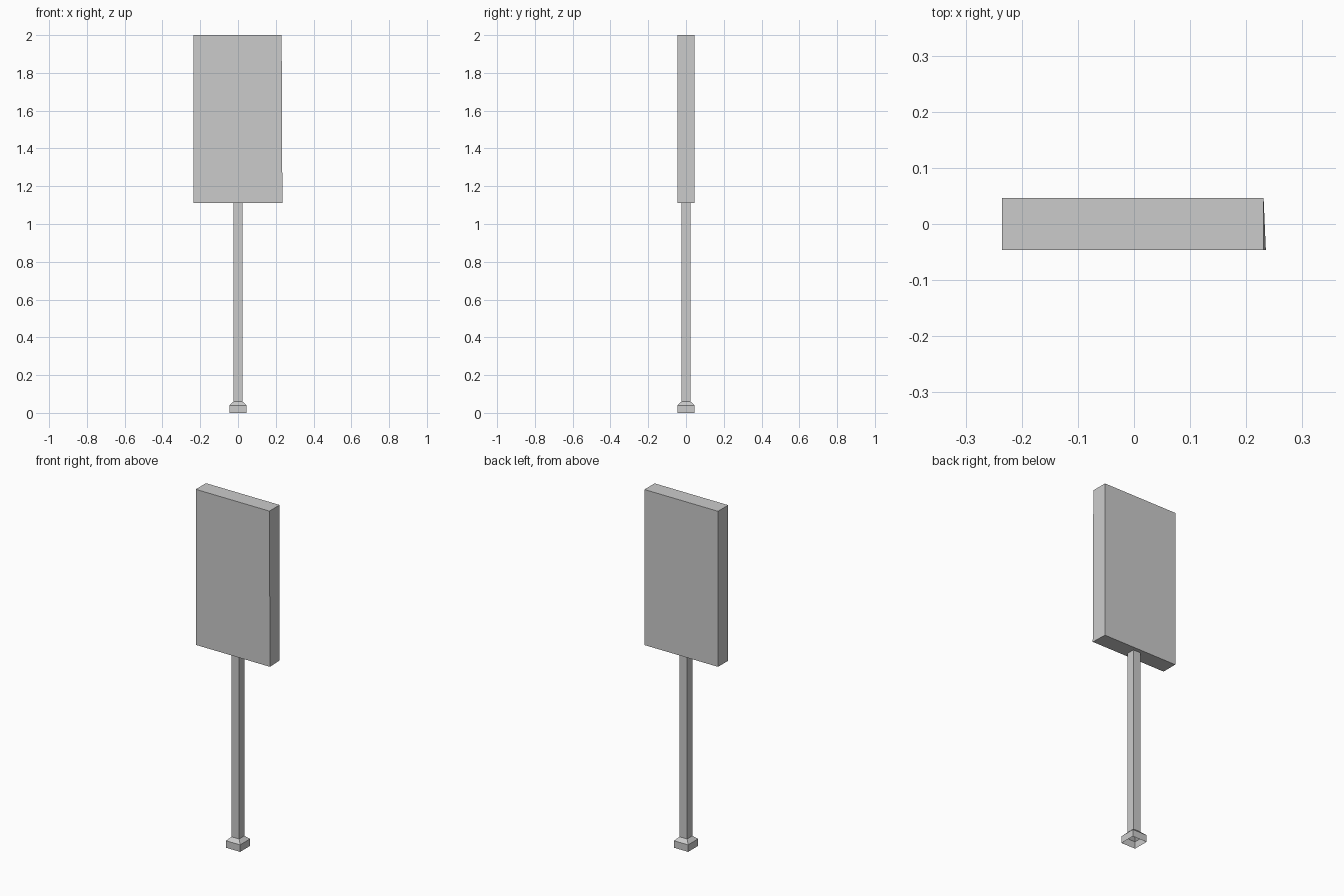
import bpy, bmesh

if "Cube" in bpy.data.objects:
    bpy.data.objects.remove(bpy.data.objects["Cube"])


def make_object(name, bm):
    bmesh.ops.recalc_face_normals(bm, faces=bm.faces)
    mesh = bpy.data.meshes.new(name)
    bm.to_mesh(mesh)
    bm.free()
    obj = bpy.data.objects.new(name, mesh)
    bpy.context.collection.objects.link(obj)
    return obj


def square_loft(name, profile):
    """Open-ended square shell through (half width, height) rings."""
    bm = bmesh.new()
    rings = [[bm.verts.new((sx * r, sy * r, z))
              for sx, sy in ((-1, -1), (1, -1), (1, 1), (-1, 1))]
             for r, z in profile]
    for low, high in zip(rings, rings[1:]):
        for i in range(4):
            j = (i + 1) % 4
            bm.faces.new((low[i], low[j], high[j], high[i]))
    return make_object(name, bm)


# Hollow post with its flared foot, open underneath
square_loft("post_and_foot", [(0.045, 0), (0.045, 0.04), (0.024, 0.06), (0.024, 1.11)])

# Sign panel: a box whose lower front right corner sticks out slightly
bm = bmesh.new()
bmesh.ops.create_cube(bm, size=1)
for v in bm.verts:
    right, front, low = v.co.x > 0, v.co.y < 0, v.co.z < 0
    v.co.x = -0.235 if not right else (0.235 if front and low else 0.231)
    v.co.y = -0.046 if front else 0.046
    v.co.z = 1.11 if low else 2.0
make_object("sign_panel", bm)
